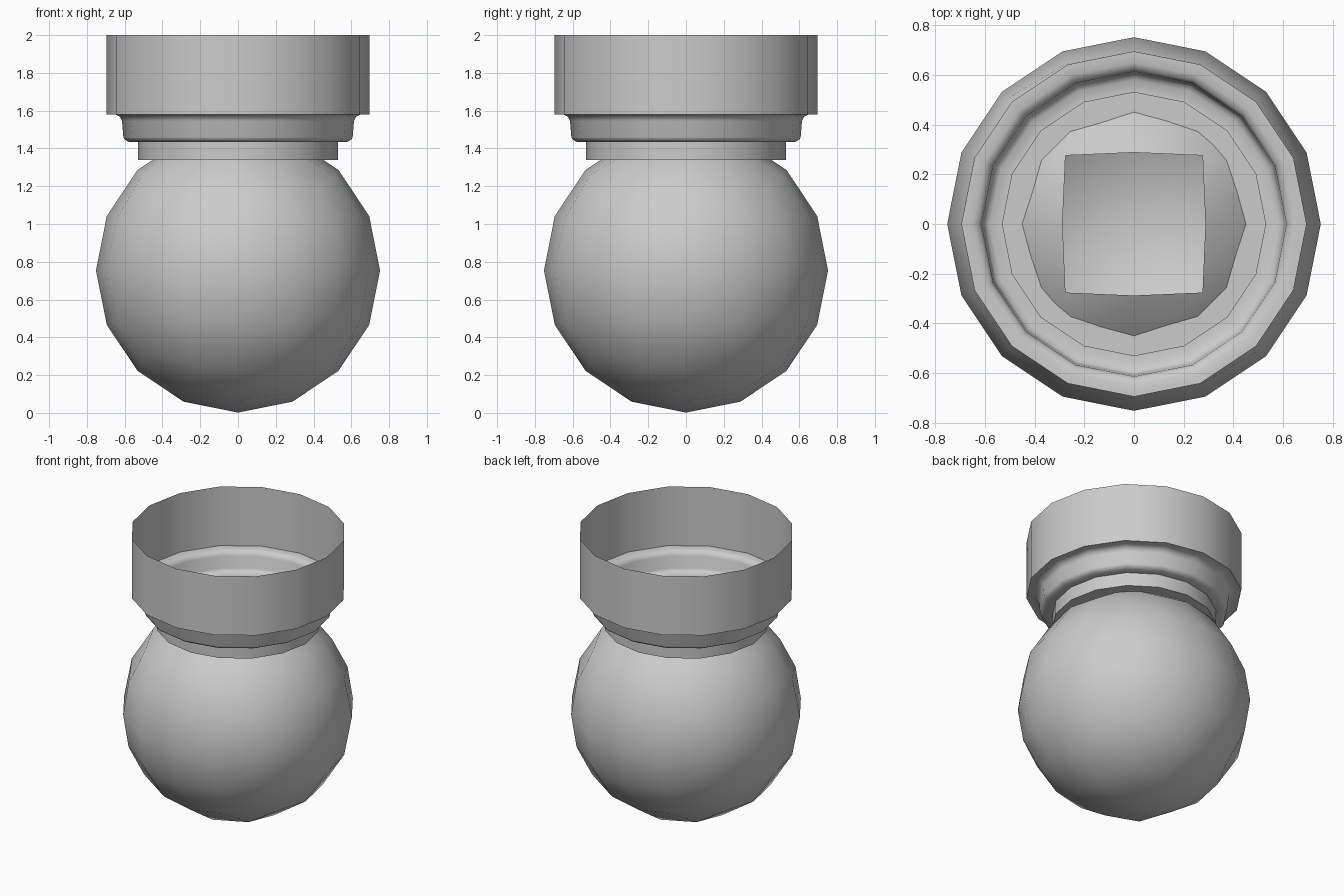
import bpy, bmesh, math

if "Cube" in bpy.data.objects:
    bpy.data.objects.remove(bpy.data.objects["Cube"])

SIDES = 16


def finish(name, bm, angle):
    bmesh.ops.recalc_face_normals(bm, faces=bm.faces)
    mesh = bpy.data.meshes.new(name)
    bm.to_mesh(mesh)
    bm.free()
    obj = bpy.data.objects.new(name, mesh)
    bpy.context.collection.objects.link(obj)
    bpy.ops.object.select_all(action='DESELECT')
    obj.select_set(True)
    bpy.context.view_layer.objects.active = obj
    bpy.ops.object.shade_smooth_by_angle(angle=math.radians(angle))
    return obj


# Round body: cube subdivided twice onto a sphere, square opening on top
def round_body(radius, centre_z):
    bm = bmesh.new()
    bmesh.ops.create_cube(bm, size=2)
    for _ in range(2):
        bmesh.ops.subdivide_edges(bm, edges=bm.edges[:], cuts=1, use_grid_fill=True)
        for v in bm.verts:
            v.co.normalize()
    top = max(bm.verts, key=lambda v: v.co.z)
    bmesh.ops.delete(bm, geom=[top], context='VERTS')
    for v in bm.verts:
        v.co = v.co * radius
        v.co.z += centre_z
    return finish("round_body", bm, 50)


# Thin-walled neck and open cup: one profile turned around z
def turned(name, profile, angle):
    bm = bmesh.new()
    rings = []
    for r, z in profile:
        rings.append([bm.verts.new((r * math.cos(2 * math.pi * i / SIDES),
                                    r * math.sin(2 * math.pi * i / SIDES), z))
                      for i in range(SIDES)])
    for a, b in zip(rings, rings[1:]):
        for i in range(SIDES):
            j = (i + 1) % SIDES
            bm.faces.new((a[i], b[i], b[j], a[j]))
    # Face the wall outward
    obj = finish(name, bm, angle)
    wall = obj.data.polygons[0]
    if wall.normal.dot(wall.center) < 0:
        obj.data.flip_normals()
    return obj


round_body(0.752, 0.754)

turned("neck_and_cup", [
    (0.695, 2.0), (0.695, 1.58),                       # cup wall
    (0.65, 1.58), (0.625, 1.568), (0.614, 1.545),      # rounded shoulder
    (0.607, 1.46), (0.60, 1.447), (0.58, 1.435),       # rounded step
    (0.53, 1.435), (0.53, 1.34), (0.42, 1.34),         # neck ring and seat
], 42)
